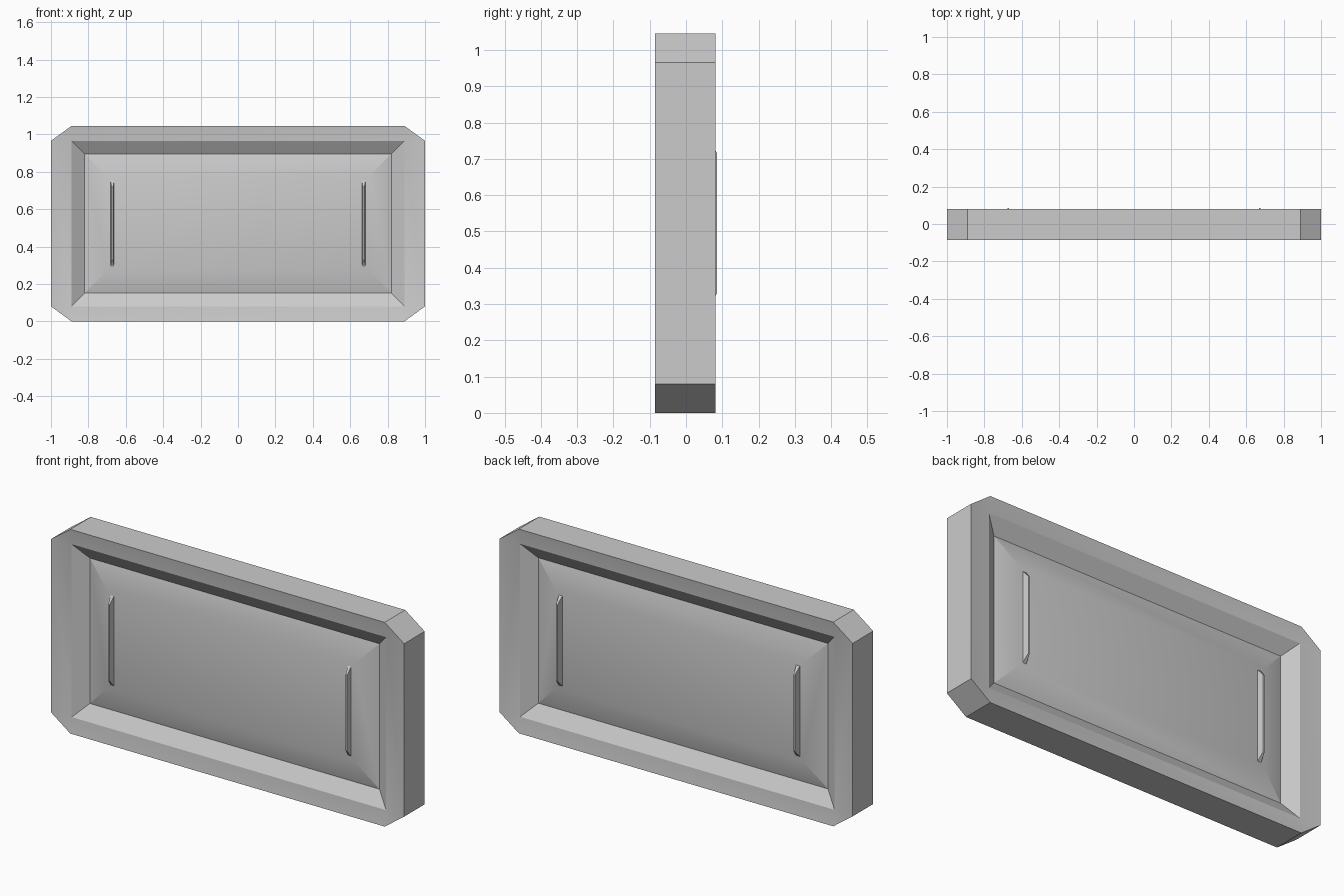
import bpy
import bmesh
import math

cube = bpy.data.objects.get("Cube")
if cube:
    bpy.data.objects.remove(cube, do_unlink=True)

# Single plain grey
grey = bpy.data.materials.new("plain grey")
grey.use_nodes = True
colour = (0.6, 0.6, 0.6, 1)
grey.diffuse_color = colour
grey.node_tree.nodes["Principled BSDF"].inputs["Base Color"].default_value = colour

MID_Z = 0.5225
MID_Y = -0.002


def finish(bm, name):
    bmesh.ops.recalc_face_normals(bm, faces=bm.faces)
    mesh = bpy.data.meshes.new(name)
    bm.to_mesh(mesh)
    bm.free()
    mesh.materials.append(grey)
    obj = bpy.data.objects.new(name, mesh)
    bpy.context.collection.objects.link(obj)
    return obj


def rectangle(bm, x, z, y):
    """Four corners, counter-clockwise from lower left."""
    return [bm.verts.new((sx * x, y, MID_Z + sz * z))
            for sx, sz in ((-1, -1), (1, -1), (1, 1), (-1, 1))]


def bridge(bm, outer, inner):
    n = len(outer)
    for i in range(n):
        j = (i + 1) % n
        bm.faces.new((outer[i], outer[j], inner[j], inner[i]))


def panel_side(bm, side):
    """Chamfered frame, sloped recess and raised field of one side."""
    def y(depth):
        return MID_Y + side * depth
    half_z, cut_x, cut_z = MID_Z, 0.89, 0.4425
    octagon = []
    for sx, sz in ((-1, -1), (1, -1), (1, 1), (-1, 1)):
        pair = [(sx, sz * cut_z), (sx * cut_x, sz * half_z)]
        if sx * sz < 0:
            pair.reverse()
        octagon += [bm.verts.new((px, y(0.083), MID_Z + pz)) for px, pz in pair]
    rim = rectangle(bm, cut_x, cut_z, y(0.072))
    for i in range(4):
        a, b = octagon[2 * i], octagon[2 * i + 1]
        c = octagon[(2 * i + 2) % 8]
        bm.faces.new((a, b, rim[i]))
        bm.faces.new((b, c, rim[(i + 1) % 4], rim[i]))
    valley = rectangle(bm, 0.82, 0.372, y(0.025))
    field = rectangle(bm, 0.70, 0.252, y(0.056))
    bridge(bm, rim, valley)
    bridge(bm, valley, field)
    bm.faces.new(field)
    return octagon


# Panel body
bm = bmesh.new()
bridge(bm, panel_side(bm, -1), panel_side(bm, 1))
panel = finish(bm, "panel")
bpy.ops.object.select_all(action="DESELECT")
panel.select_set(True)
bpy.context.view_layer.objects.active = panel
bpy.ops.object.shade_smooth_by_angle(angle=math.radians(20))


# Slim grip bars with tapered ends, on both sides
def grip(name, x, side, top):
    bm = bmesh.new()
    base = rectangle(bm, 0.011, 0.238, MID_Y + side * 0.05)
    crest = rectangle(bm, 0.004, 0.195, side * top)
    bridge(bm, base, crest)
    bm.faces.new(base)
    bm.faces.new(crest)
    for v in bm.verts:
        v.co.x += x
    finish(bm, name)


for x, hand in ((-0.672, "right"), (0.672, "left")):
    grip("front_grip_" + hand, x, -1, 0.083)
    grip("back_grip_" + hand, x, 1, 0.085)
